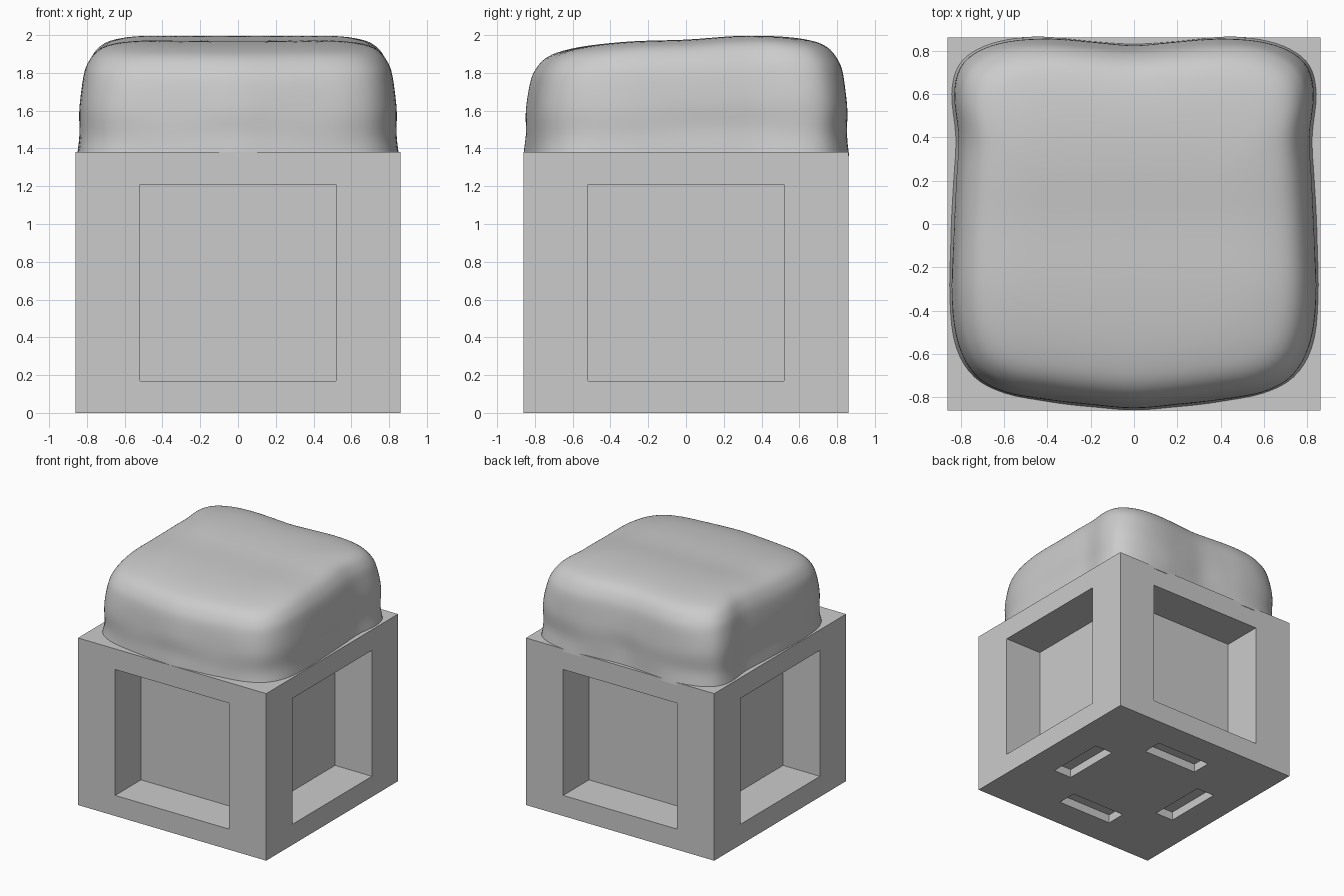
import bpy, bmesh, math
from mathutils import Vector, Matrix, noise

if "Cube" in bpy.data.objects:
    bpy.data.objects.remove(bpy.data.objects["Cube"])

grey = bpy.data.materials.new("plain grey")
grey.diffuse_color = (0.6, 0.6, 0.6, 1)
grey.use_nodes = True
grey.node_tree.nodes["Principled BSDF"].inputs["Base Color"].default_value = grey.diffuse_color


def add_object(name, bm):
    bmesh.ops.recalc_face_normals(bm, faces=bm.faces)
    mesh = bpy.data.meshes.new(name)
    bm.to_mesh(mesh)
    bm.free()
    mesh.materials.append(grey)
    obj = bpy.data.objects.new(name, mesh)
    bpy.context.collection.objects.link(obj)
    return obj


def add_box(bm, lo, hi, turn=0.0):
    lo, hi = Vector(lo), Vector(hi)
    mat = (Matrix.Rotation(turn, 4, 'Z') @ Matrix.Translation((lo + hi) / 2)
           @ Matrix.Diagonal((*(hi - lo), 1)))
    bmesh.ops.create_cube(bm, size=1, matrix=mat)


def spline(pts, steps, closed):
    """Catmull-Rom curve through 2D points."""
    n, out = len(pts), []
    pick = (lambda i: pts[i % n]) if closed else (lambda i: pts[min(max(i, 0), n - 1)])
    for i in range(n if closed else n - 1):
        a, b, c, d = (Vector(pick(i + k)) for k in (-1, 0, 1, 2))
        for s in range(steps):
            t = s / steps
            out.append(0.5 * (2 * b + (c - a) * t + (2 * a - 5 * b + 4 * c - d) * t * t
                              + (3 * b - a - 3 * c + d) * t ** 3))
    if not closed:
        out.append(Vector(pts[-1]))
    return out


# Crate: block with a deep square recess in each side and four slots underneath
bm = bmesh.new()
add_box(bm, (-0.86, -0.86, 0), (0.86, 0.86, 1.38))
crate = add_object("crate", bm)

bm = bmesh.new()
for k in range(4):
    turn = k * math.pi / 2
    add_box(bm, (-0.52, -1.0, 0.17), (0.52, -0.523, 1.21), turn)
    add_box(bm, (-0.25, -0.60, -0.1), (0.25, -0.435, 0.07), turn)
cutter = add_object("crate_cutter", bm)
cutter.hide_render = True

cut = crate.modifiers.new("recesses", 'BOOLEAN')
cut.operation, cut.solver, cut.object = 'DIFFERENCE', 'EXACT', cutter
bpy.context.view_layer.objects.active = crate
crate.select_set(True)
bpy.ops.object.modifier_apply(modifier=cut.name)
bpy.data.objects.remove(cutter)
crate.select_set(False)

# Cushion: soft lumpy block, a rounded outline lofted up a profile
right = [(0, -.86), (.2, -.845), (.4, -.82), (.6, -.785), (.74, -.71), (.82, -.57),
         (.85, -.35), (.845, -.05), (.83, .2), (.82, .4), (.84, .6), (.81, .73),
         (.72, .81), (.58, .855), (.4, .865), (.2, .85), (0, .835)]
outline = spline(right + [(-x, y) for x, y in right[-2:0:-1]], 4, True)
# (outline scale, fraction of height)
profile = spline([(1.0, 0), (.985, .2), (.985, .45), (.96, .7), (.925, .83), (.865, .925),
                  (.77, .975), (.6, 1), (.3, 1), (.05, 1)], 4, False)
tops = spline([(-.9, 1.90), (-.6, 1.935), (-.3, 1.965), (0, 1.975), (.3, 1.995),
               (.6, 1.988), (.9, 1.975)], 6, False)
BASE = 1.36


def top_height(y):
    for a, b in zip(tops, tops[1:]):
        if y <= b.x:
            return a.y + (b.y - a.y) * (y - a.x) / (b.x - a.x)
    return tops[-1].y


bm = bmesh.new()
rings = []
for scale, f in profile:
    ring = []
    for p in outline:
        x, y = p * scale
        z = BASE + f * (top_height(y) - BASE)
        # shallow dents, mirrored left to right, fading out on the top
        dent = 0.012 * noise.noise(Vector((abs(x) * 3, y * 3, z * 6))) * (1 - f)
        ring.append(bm.verts.new((x * (1 + dent), y * (1 + dent), z)))
    rings.append(ring)
n = len(outline)
for lo, hi in zip(rings, rings[1:]):
    for i in range(n):
        j = (i + 1) % n
        bm.faces.new((lo[i], lo[j], hi[j], hi[i]))
bm.faces.new(rings[0][::-1])
bm.faces.new(rings[-1])
cushion = add_object("cushion", bm)
bpy.context.view_layer.objects.active = cushion
cushion.select_set(True)
bpy.ops.object.shade_smooth_by_angle(angle=math.radians(40))
